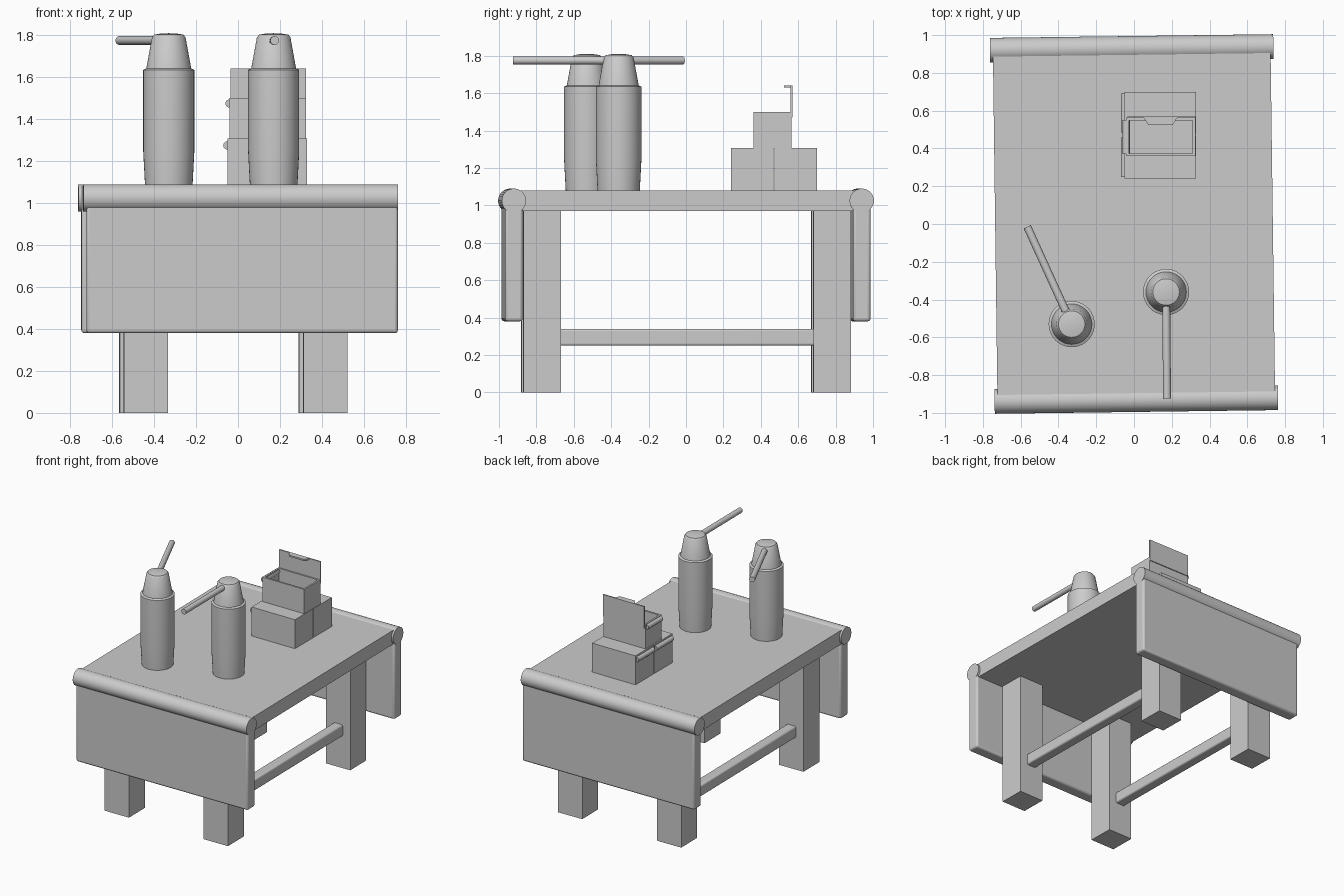
import bpy, bmesh, math
from mathutils import Matrix, Vector

cube = bpy.data.objects.get("Cube")
if cube:
    bpy.data.objects.remove(cube, do_unlink=True)

grey = bpy.data.materials.new("plain grey")
grey.use_nodes = True
COLOR = (0.6, 0.6, 0.6, 1)
grey.diffuse_color = COLOR
grey.node_tree.nodes["Principled BSDF"].inputs["Base Color"].default_value = COLOR

SKEW = Matrix.Rotation(0.013, 4, "Z")  # the whole table stands slightly turned


def finish(name, bm, turn=False, bevel=0, smooth=False):
    if turn:
        bm.transform(SKEW)
    bmesh.ops.recalc_face_normals(bm, faces=bm.faces)
    mesh = bpy.data.meshes.new(name)
    bm.to_mesh(mesh)
    bm.free()
    mesh.materials.append(grey)
    ob = bpy.data.objects.new(name, mesh)
    bpy.context.collection.objects.link(ob)
    if bevel:
        mod = ob.modifiers.new("soft edges", "BEVEL")
        mod.width, mod.segments = bevel, 3
    if smooth or bevel:
        bpy.ops.object.select_all(action="DESELECT")
        ob.select_set(True)
        bpy.context.view_layer.objects.active = ob
        bpy.ops.object.shade_smooth_by_angle(angle=math.radians(35))
    return ob


def box_mesh(x, y, z):
    bm = bmesh.new()
    size = [b - a for a, b in (x, y, z)]
    mid = [(a + b) / 2 for a, b in (x, y, z)]
    bmesh.ops.create_cube(bm, size=1, matrix=Matrix.Translation(mid) @ Matrix.Diagonal((*size, 1)))
    return bm


def box(name, x, y, z, **kw):
    return finish(name, box_mesh(x, y, z), **kw)


def rod(name, start, end, radius, **kw):
    a, b = Vector(start), Vector(end)
    bm = bmesh.new()
    place = Matrix.Translation((a + b) / 2) @ (b - a).to_track_quat("Z", "Y").to_matrix().to_4x4()
    bmesh.ops.create_cone(bm, cap_ends=True, segments=32, radius1=radius, radius2=radius,
                          depth=(b - a).length, matrix=place)
    return finish(name, bm, smooth=True, **kw)


def lathe(name, x, y, profile):
    bm = bmesh.new()
    verts = [bm.verts.new((x + r, y, z)) for r, z in profile]
    edges = [bm.edges.new(pair) for pair in zip(verts, verts[1:])]
    bmesh.ops.spin(bm, geom=verts + edges, cent=(x, y, 0), axis=(0, 0, 1),
                   angle=math.tau, steps=40)
    bmesh.ops.remove_doubles(bm, verts=bm.verts, dist=0.0005)
    return finish(name, bm, smooth=True)


# Table top with a rolled edge and hanging panel at each end
box("table_top", (-0.735, 0.735), (-0.9, 0.9), (0.97, 1.08), turn=True)
for side, word in ((-1, "front"), (1, "back")):
    y = side * 0.93
    rod(word + "_roll", (-0.75, y, 1.025), (0.75, y, 1.025), 0.065, turn=True)
    box(word + "_panel", (-0.735, 0.75), (y - 0.047, y + 0.047), (0.38, 1.0),
        turn=True, bevel=0.015)
    for x, hand in ((-0.45, "right"), (0.405, "left")):
        box(f"{word}_{hand}_leg", (x - 0.105, x + 0.105),
            (side * 0.775 - 0.1, side * 0.775 + 0.1), (0, 0.98), turn=True)

# Long rails between the legs
for x, hand in ((-0.45, "right"), (0.405, "left")):
    box(hand + "_rail", (x - 0.04, x + 0.04), (-0.7, 0.7), (0.25, 0.34), turn=True, bevel=0.012)

# Flasks with tapered caps and long spouts
PROFILE = [(0, 1.08), (0.113, 1.08), (0.122, 1.25), (0.122, 1.635), (0.107, 1.642),
           (0.08, 1.79), (0.07, 1.803), (0.04, 1.808), (0, 1.81)]
for word, (x, y), tip in (("right", (-0.33, -0.53), (-0.565, -0.015)),
                          ("left", (0.17, -0.36), (0.175, -0.925))):
    lathe(word + "_flask", x, y, PROFILE)
    rod(word + "_spout", (x, y, 1.775), (*tip, 1.775), 0.021)

# Two lower boxes, each with a rolled lip on one end
for word, y0, y1 in (("front", 0.24, 0.468), ("back", 0.474, 0.7)):
    box(word + "_lower_box", (-0.05, 0.328), (y0, y1), (1.08, 1.308))
    rod(word + "_box_lip", (-0.05, y0 + 0.01, 1.275), (-0.05, y1 - 0.01, 1.275), 0.02)

# Open upper box
bm = box_mesh((-0.04, 0.325), (0.36, 0.563), (1.305, 1.5))
top = max(bm.faces, key=lambda f: f.calc_center_median().z)
bmesh.ops.inset_region(bm, faces=[top], thickness=0.02)
bmesh.ops.translate(bm, verts=bmesh.ops.extrude_discrete_faces(bm, faces=[top])["faces"][0].verts,
                    vec=(0, 0, -0.12))
finish("upper_box", bm)
rod("upper_box_lip", (-0.04, 0.37, 1.475), (-0.04, 0.55, 1.475), 0.02)

# Raised lid with a folded tongue
box("raised_lid", (-0.035, 0.325), (0.56, 0.57), (1.47, 1.642))
bm = box_mesh((0.05, 0.23), (0.525, 0.565), (1.63, 1.642))
for v in bm.verts:
    if v.co.y < 0.55:
        v.co.x += 0.025 if v.co.x < 0.14 else -0.025
finish("lid_tongue", bm)
